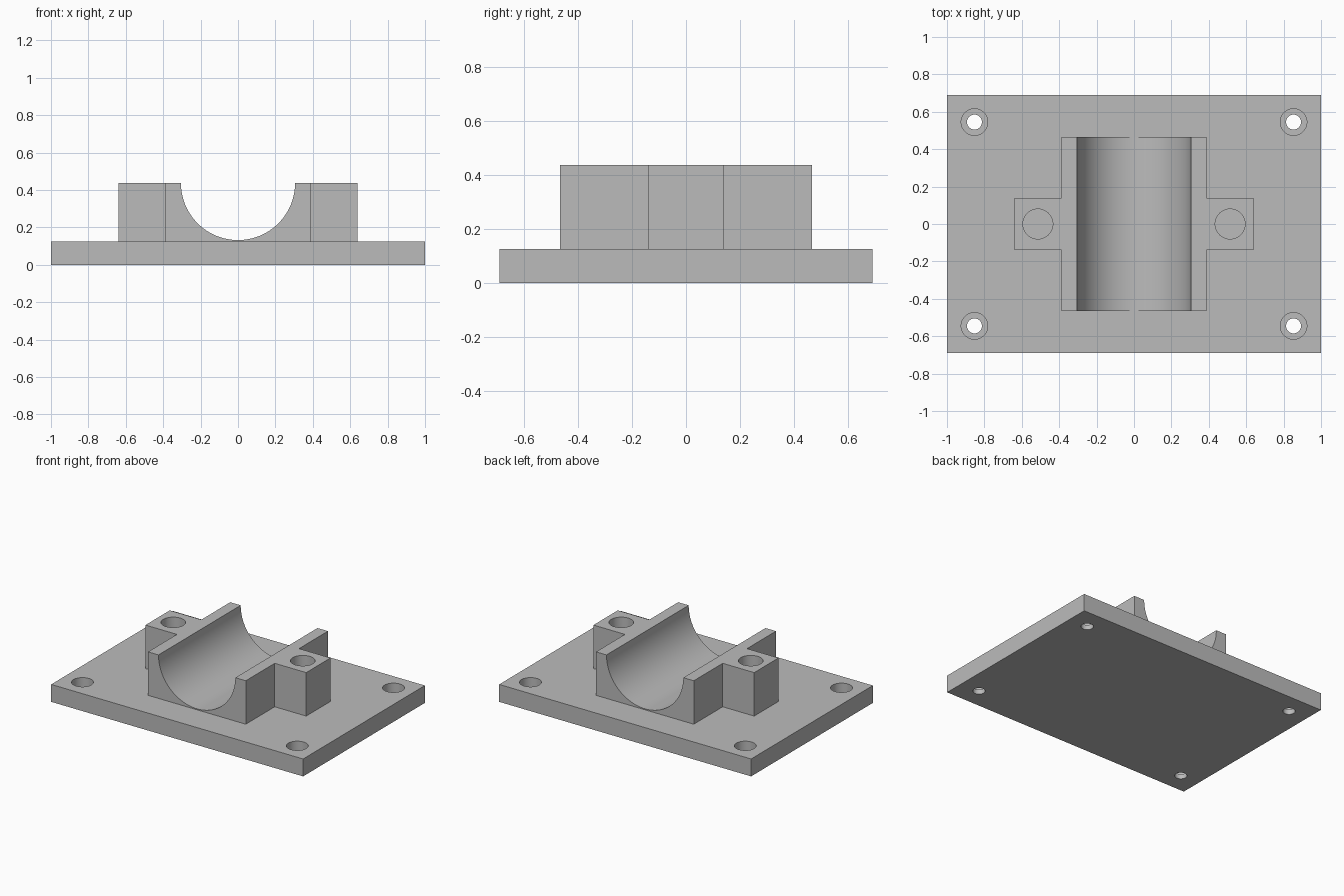
import bpy, bmesh, math

cube = bpy.data.objects.get("Cube")
if cube:
    bpy.data.objects.remove(cube)

# Main dimensions
PLATE_X, PLATE_Y, PLATE_TOP = 1.0, 0.69, 0.125
BLOCK_X, BLOCK_Y, BLOCK_TOP = 0.388, 0.466, 0.437
EAR_X, EAR_Y = 0.638, 0.138
GROOVE_R = 0.305

grey = bpy.data.materials.new("plain grey")
grey.use_nodes = True
colour = (0.5, 0.5, 0.5, 1)
grey.diffuse_color = colour
grey.node_tree.nodes["Principled BSDF"].inputs["Base Color"].default_value = colour


def prism(name, outline, z0, z1):
    """Extrude a flat outline upward."""
    bm = bmesh.new()
    face = bm.faces.new([bm.verts.new((x, y, z0)) for x, y in outline])
    top = bmesh.ops.extrude_face_region(bm, geom=[face])["geom"]
    verts = [v for v in top if isinstance(v, bmesh.types.BMVert)]
    bmesh.ops.translate(bm, verts=verts, vec=(0, 0, z1 - z0))
    bmesh.ops.recalc_face_normals(bm, faces=bm.faces)
    mesh = bpy.data.meshes.new(name)
    bm.to_mesh(mesh)
    bm.free()
    mesh.materials.append(grey)
    obj = bpy.data.objects.new(name, mesh)
    bpy.context.collection.objects.link(obj)
    return obj


def circle(x, y, r, n=64):
    return [(x + r * math.cos(math.tau * i / n), y + r * math.sin(math.tau * i / n))
            for i in range(n)]


def cut(target, cutter):
    """Subtract the cutter and discard it."""
    bpy.ops.object.select_all(action='DESELECT')
    bpy.context.view_layer.objects.active = target
    target.select_set(True)
    mod = target.modifiers.new("cut", 'BOOLEAN')
    mod.operation, mod.solver, mod.object = 'DIFFERENCE', 'EXACT', cutter
    bpy.ops.object.modifier_apply(modifier=mod.name)
    bpy.data.objects.remove(cutter)


# Base plate with counterbored corner holes
plate = prism("base_plate", [(-PLATE_X, -PLATE_Y), (PLATE_X, -PLATE_Y),
                             (PLATE_X, PLATE_Y), (-PLATE_X, PLATE_Y)], 0, PLATE_TOP)
for sx in (-1, 1):
    for sy in (-1, 1):
        x, y = 0.853 * sx, 0.545 * sy
        cut(plate, prism("counterbore", circle(x, y, 0.071), 0.035, 0.3))
        cut(plate, prism("bolt_hole", circle(x, y, 0.04), -0.1, 0.3))

# Cross-shaped bearing block with two ears
quarter = [(EAR_X, EAR_Y), (BLOCK_X, EAR_Y), (BLOCK_X, BLOCK_Y)]
half = quarter + [(-x, y) for x, y in reversed(quarter)]
block = prism("bearing_block", half + [(-x, -y) for x, y in half], PLATE_TOP, BLOCK_TOP)

# Half-round groove along y
groove = prism("groove", circle(0, 0, GROOVE_R, 128), -0.6, 0.6)
groove.rotation_euler = (math.pi / 2, 0, 0)
groove.location.z = BLOCK_TOP
cut(block, groove)

# Screw holes in the ears
for sx in (-1, 1):
    cut(block, prism("ear_hole", circle(0.514 * sx, 0, 0.08), 0.05, 0.6))

for obj in (plate, block):
    bpy.ops.object.select_all(action='DESELECT')
    bpy.context.view_layer.objects.active = obj
    obj.select_set(True)
    bpy.ops.object.shade_smooth_by_angle(angle=math.radians(30))
